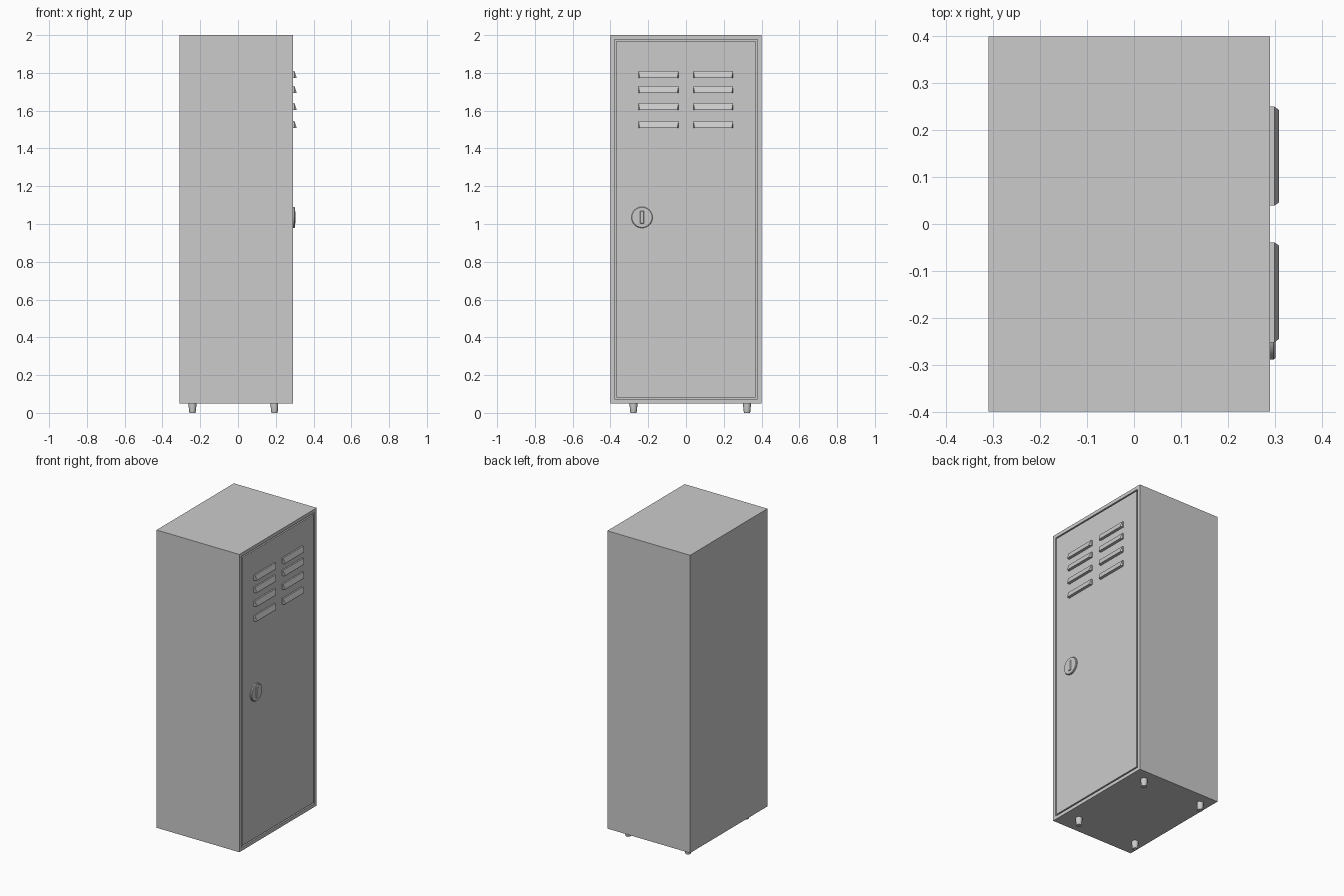
import bpy, bmesh, math
from mathutils import Matrix, Vector

if "Cube" in bpy.data.objects:
    bpy.data.objects.remove(bpy.data.objects["Cube"])


def make(name, bm, smooth=False):
    bmesh.ops.recalc_face_normals(bm, faces=bm.faces)
    me = bpy.data.meshes.new(name)
    bm.to_mesh(me)
    bm.free()
    ob = bpy.data.objects.new(name, me)
    bpy.context.collection.objects.link(ob)
    if smooth:
        bpy.ops.object.select_all(action='DESELECT')
        ob.select_set(True)
        bpy.context.view_layer.objects.active = ob
        bpy.ops.object.shade_smooth_by_angle(angle=math.radians(35))
    return ob


def loft(bm, rings):
    """Skin a stack of equal-length point rings and cap both ends."""
    vs = [[bm.verts.new(p) for p in r] for r in rings]
    n = len(vs[0])
    for a, b in zip(vs, vs[1:]):
        for i in range(n):
            j = (i + 1) % n
            bm.faces.new((a[i], a[j], b[j], b[i]))
    bm.faces.new(vs[0])
    bm.faces.new(vs[-1])


def rect(x, y0, y1, z0, z1):
    return [(x, y0, z0), (x, y1, z0), (x, y1, z1), (x, y0, z1)]


def circle(center, axis, r, n):
    rot = Vector((0, 0, 1)).rotation_difference(Vector(axis)).to_matrix()
    return [Vector(center) + rot @ Vector((r * math.cos(2 * math.pi * i / n),
            r * math.sin(2 * math.pi * i / n), 0)) for i in range(n)]


# Cabinet body with a grooved door outline on the +x face
bm = bmesh.new()
bmesh.ops.create_cube(bm, size=1, matrix=Matrix.Translation((-0.01, 0, 1.025))
                      @ Matrix.Diagonal((0.6, 0.8, 1.95, 1)))
door = max(bm.faces, key=lambda f: f.calc_center_median().x)
bmesh.ops.inset_region(bm, faces=[door], thickness=0.032)
for depth, margin in ((-0.015, 0.012), (0.015, 0)):
    bmesh.ops.inset_region(bm, faces=[door], thickness=0)
    bmesh.ops.translate(bm, verts=door.verts, vec=(depth, 0, 0))
    if margin:
        bmesh.ops.inset_region(bm, faces=[door], thickness=margin)
make("cabinet_body", bm)

# Louvred vents: sloped front, flat underside, chamfered ends
for side, (y0, y1) in (("left", (-0.252, -0.039)), ("right", (0.039, 0.25))):
    for row, zc in enumerate((1.792, 1.712, 1.622, 1.526)):
        bm = bmesh.new()
        top, low = zc + 0.018, zc - 0.018
        loft(bm, [rect(0.285, y0, y1, low, top),
                  rect(0.299, y0, y1, low, top),
                  rect(0.309, y0 + 0.007, y1 - 0.007, low, low + 0.006)])
        make(f"vent_{side}_{row + 1}", bm)

# Round door lock plate
KY, KZ = -0.233, 1.035
bm = bmesh.new()
loft(bm, [circle((x, KY, KZ), (1, 0, 0), r, 32)
          for x, r in ((0.285, 0.056), (0.297, 0.056), (0.301, 0.053))])
make("lock_plate", bm, True)

# Raised turn grip on the lock
bm = bmesh.new()
loft(bm, [rect(0.298, KY - 0.012, KY + 0.012, KZ - 0.036, KZ + 0.036),
          rect(0.305, KY - 0.007, KY + 0.007, KZ - 0.03, KZ + 0.03)])
make("lock_grip", bm)

# Four tapered feet
for i, (x, y) in enumerate((x, y) for x in (-0.241, 0.193) for y in (-0.278, 0.323)):
    bm = bmesh.new()
    loft(bm, [circle((x, y, z), (0, 0, 1), r, 16)
              for z, r in ((0, 0.016), (0.004, 0.017), (0.032, 0.02), (0.055, 0.02))])
    make(f"foot_{i + 1}", bm, True)
